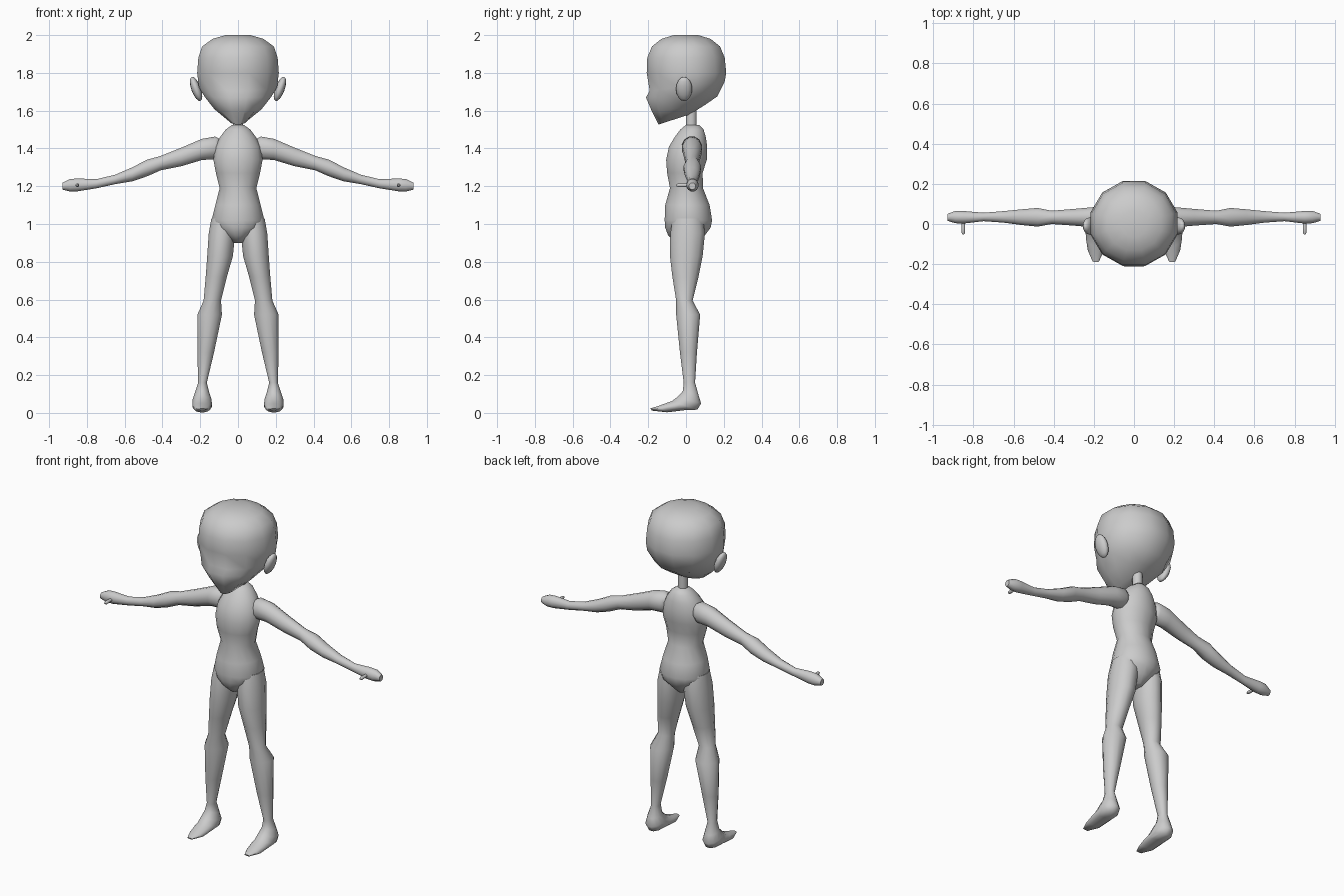
import bpy, bmesh
from math import pi, cos, sin, radians
from mathutils import Vector, Matrix


def finish(name, bm, mirror, angle=60):
    bmesh.ops.recalc_face_normals(bm, faces=bm.faces)
    mesh = bpy.data.meshes.new(name)
    bm.to_mesh(mesh)
    bm.free()
    ob = bpy.data.objects.new(name, mesh)
    bpy.context.collection.objects.link(ob)
    bpy.ops.object.select_all(action='DESELECT')
    ob.select_set(True)
    bpy.context.view_layer.objects.active = ob
    bpy.ops.object.shade_smooth_by_angle(angle=radians(angle))
    if mirror:
        ob.modifiers.new("mirror", 'MIRROR').use_mirror_merge = False
    return ob


def loft(name, rings, sides, mirror=False):
    """Skin elliptical rings given as (centre, half axis, half axis)."""
    bm = bmesh.new()
    k = 1 / cos(pi / sides)
    loops = []
    for c, u, v in rings:
        angs = [2 * pi * (i + 0.5) / sides for i in range(sides)]
        loops.append([bm.verts.new(c + u * cos(a) * k + v * sin(a) * k) for a in angs])
    for a, b in zip(loops, loops[1:]):
        for i in range(sides):
            j = (i + 1) % sides
            bm.faces.new((a[i], a[j], b[j], b[i]))
    bm.faces.new(loops[0])
    bm.faces.new(loops[-1])
    return finish(name, bm, mirror)


def tilted(cx, rx, y0, z0, y1, z1):
    """Ring spanning a front point (y0, z0) and a back point (y1, z1)."""
    a, b = Vector((cx, y0, z0)), Vector((cx, y1, z1))
    return (a + b) / 2, Vector((rx, 0, 0)), (b - a) / 2


def flat(cx, rx, z, y0, y1):
    return tilted(cx, rx, y0, z, y1, z)


def upright(x, z, rz, y0, y1):
    """Ring across a limb that runs along x."""
    return Vector((x, (y0 + y1) / 2, z)), Vector((0, (y1 - y0) / 2, 0)), Vector((0, 0, rz))


# Head: crown, brow, muzzle and chin
loft("head", [tilted(0, *r) for r in [
    (.065, -.065, 2.0, .065, 2.0),
    (.135, -.13, 1.98, .13, 1.98),
    (.19, -.18, 1.94, .18, 1.94),
    (.21, -.205, 1.88, .205, 1.88),
    (.216, -.208, 1.80, .213, 1.80),
    (.207, -.192, 1.705, .205, 1.755),
    (.175, -.212, 1.67, .165, 1.675),
    (.125, -.18, 1.595, .10, 1.63),
    (.05, -.145, 1.527, .02, 1.58),
]], 12)

# Ears
bm = bmesh.new()
bmesh.ops.create_uvsphere(
    bm, u_segments=12, v_segments=8, radius=1,
    matrix=Matrix.Translation((.222, -.01, 1.715)) @ Matrix.Rotation(radians(20), 4, 'Y')
    @ Matrix.Diagonal((.025, .043, .068, 1)))
finish("ear", bm, True)

# Neck
loft("neck", [flat(0, .027, z, 0, .056) for z in (1.46, 1.64)], 12)

# Torso from collar to crotch
loft("torso", [flat(0, *r) for r in [
    (.03, 1.525, .0, .07),
    (.065, 1.50, -.03, .093),
    (.095, 1.46, -.06, .105),
    (.12, 1.41, -.09, .112),
    (.13, 1.34, -.105, .11),
    (.117, 1.27, -.10, .088),
    (.097, 1.19, -.085, .09),
    (.12, 1.10, -.11, .125),
    (.14, 1.02, -.113, .138),
    (.125, .98, -.11, .13),
    (.075, .94, -.095, .10),
    (.028, .90, -.05, .06),
]], 16)

# Legs, running on into the feet
leg = [flat(*r) for r in [
    (.075, .066, 1.03, -.07, .09),
    (.085, .07, .95, -.083, .10),
    (.095, .068, .83, -.085, .088),
    (.115, .056, .72, -.072, .066),
    (.136, .046, .595, -.052, .035),
    (.150, .065, .52, -.052, .075),
    (.171, .044, .32, -.032, .058),
    (.188, .023, .16, -.012, .048),
]]
foot = [tilted(.19, *r) for r in [
    (.038, -.017, .115, .066, .095),
    (.050, -.045, .085, .08, .05),
    (.052, -.075, .062, .06, .017),
    (.049, -.11, .05, -.01, .014),
    (.040, -.15, .035, -.10, .003),
    (.016, -.19, .024, -.18, .012),
]]
loft("leg", leg + foot, 12, True)

# Arms with mitten hands
loft("arm", [upright(*r) for r in [
    (.095, 1.405, .045, -.005, .07),
    (.12, 1.403, .06, -.022, .085),
    (.19, 1.395, .056, -.018, .085),
    (.30, 1.355, .049, -.008, .075),
    (.41, 1.322, .038, .0, .066),
    (.48, 1.297, .044, -.013, .08),
    (.56, 1.263, .037, -.005, .073),
    (.65, 1.236, .025, .007, .064),
    (.75, 1.213, .024, .014, .056),
    (.85, 1.207, .034, .002, .065),
    (.89, 1.205, .033, .004, .065),
    (.93, 1.20, .018, .016, .05),
]], 12, True)

# Thumbs pointing forward
loft("thumb", [(Vector((.85, y, 1.205)), Vector((r, 0, 0)), Vector((0, 0, r)))
               for y, r in [(.03, .007), (-.02, .009), (-.043, .009), (-.052, .004)]], 8, True)
